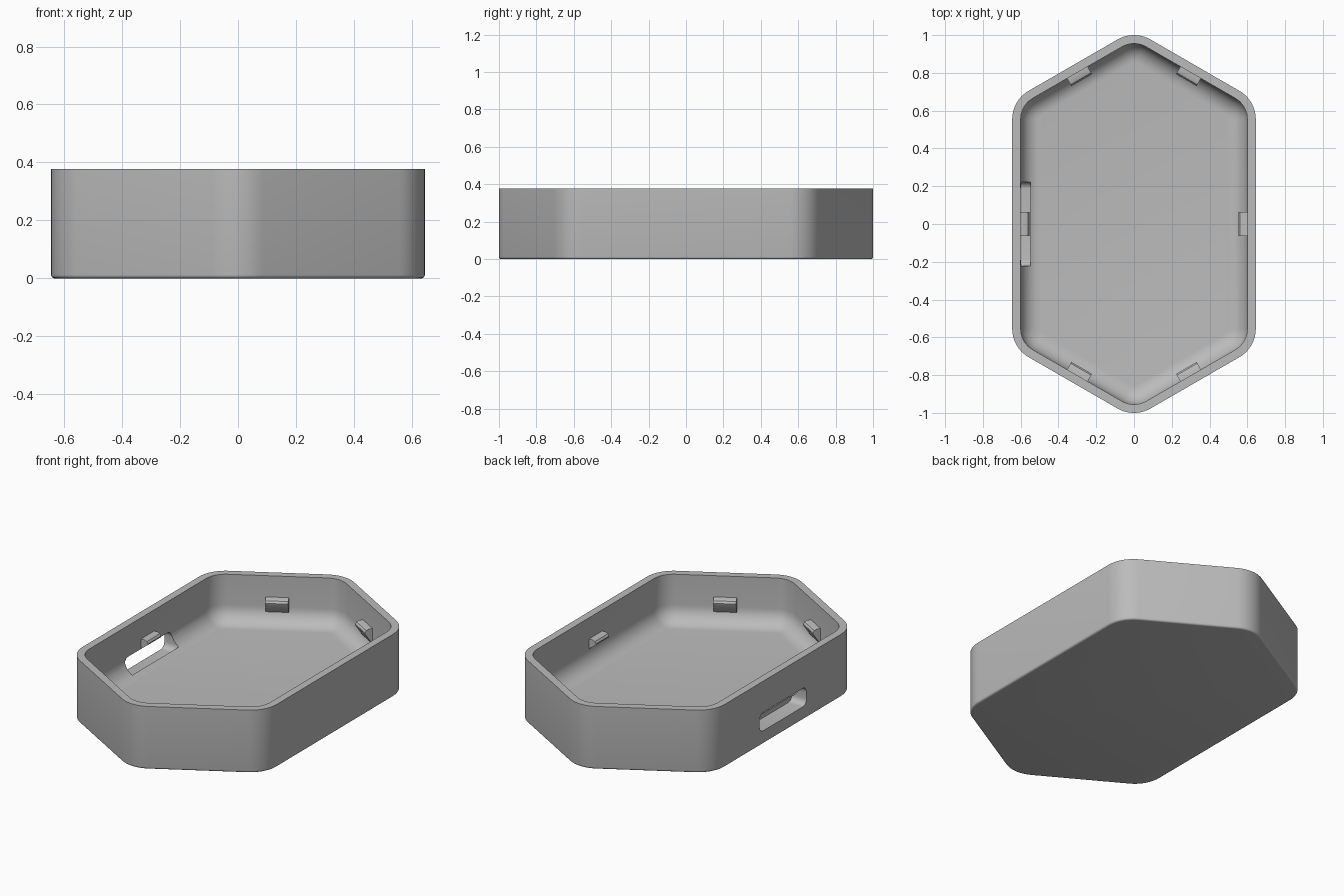
import bpy, bmesh, math
from mathutils import Matrix, Vector

if "Cube" in bpy.data.objects:
    bpy.data.objects.remove(bpy.data.objects["Cube"])

CORNER_R = 0.175
HALF_W, TIP = 0.645, 1 + 0.1547 * CORNER_R   # sharp hexagon before rounding
HEIGHT, WALL, FLOOR, FILLET, EDGE = 0.377, 0.045, 0.094, 0.10, 0.012
STEPS = 10
TAN30, COS30 = math.tan(math.radians(30)), math.cos(math.radians(30))

grey = bpy.data.materials.new("plain grey")
grey.diffuse_color = (0.5, 0.5, 0.5, 1)
grey.use_nodes = True
grey.node_tree.nodes["Principled BSDF"].inputs["Base Color"].default_value = grey.diffuse_color


def outline(inset):
    """Rounded elongated hexagon, moved inwards by inset."""
    r = CORNER_R - inset
    side_y = TIP - HALF_W * TAN30
    corners = [(HALF_W, -side_y), (HALF_W, side_y), (0, TIP),
               (-HALF_W, side_y), (-HALF_W, -side_y), (0, -TIP)]
    points = []
    for i, corner in enumerate(corners):
        mid = math.radians(-30 + 60 * i)
        centre = Vector(corner) - Vector((math.cos(mid), math.sin(mid))) * CORNER_R / COS30
        for k in range(STEPS + 1):
            a = mid + math.radians(-30 + 60 * k / STEPS)
            points.append((centre.x + r * math.cos(a), centre.y + r * math.sin(a)))
    return points


def make_object(name, bm):
    bmesh.ops.recalc_face_normals(bm, faces=bm.faces)
    mesh = bpy.data.meshes.new(name)
    bm.to_mesh(mesh)
    bm.free()
    mesh.materials.append(grey)
    ob = bpy.data.objects.new(name, mesh)
    bpy.context.collection.objects.link(ob)
    return ob


def loft(bm, rings):
    """Skin closed rings of points and cap both ends."""
    loops = [[bm.verts.new(p) for p in ring] for ring in rings]
    n = len(loops[0])
    for a, b in zip(loops, loops[1:]):
        for i in range(n):
            j = (i + 1) % n
            bm.faces.new((a[i], a[j], b[j], b[i]))
    bm.faces.new(loops[0])
    bm.faces.new(loops[-1])


def select_only(ob):
    bpy.ops.object.select_all(action='DESELECT')
    ob.select_set(True)
    bpy.context.view_layer.objects.active = ob


# Tray body: (inset, height) section from underside, over the rim, to the floor
section = []
for k in range(5):
    a = math.radians(90 * k / 4)
    section.append((EDGE * (1 - math.sin(a)), EDGE * (1 - math.cos(a))))
section += [(0, HEIGHT), (WALL, HEIGHT)]
for k in range(9):
    a = math.radians(90 * k / 8)
    section.append((WALL + FILLET * (1 - math.cos(a)), FLOOR + FILLET * (1 - math.sin(a))))
bm = bmesh.new()
loft(bm, [[(x, y, z) for x, y in outline(d)] for d, z in section])
tray = make_object("tray_body", bm)

# Rounded slot cutter through the left wall
bm = bmesh.new()
slot = []
z0, z1, half, r = 0.079, 0.19, 0.222, 0.035
for i, (sy, sz) in enumerate([(1, 1), (-1, 1), (-1, -1), (1, -1)]):
    cy, cz = sy * (half - r), (z1 - r if sz > 0 else z0 + r)
    for k in range(7):
        a = math.radians(90 * i + 15 * k)
        slot.append((cy + r * math.cos(a), cz + r * math.sin(a)))
loft(bm, [[(x, y, z) for y, z in slot] for x in (-0.75, -0.548)])
cutter = make_object("slot_cutter", bm)
cutter.hide_render = True

# Six snap clips at the middle of each inner wall
clip_top = [(-0.01, 0.25), (0.022, 0.25), (0.038, 0.244), (0.046, 0.232)]
slant_clip = clip_top + [(0.044, 0.222), (0.0, 0.155), (-0.01, 0.155)]
side_clip = clip_top + [(0.044, 0.224), (0.0, 0.19), (-0.01, 0.19)]
mid_x = (HALF_W - WALL) / 2
mid_y = TIP - WALL / COS30 - mid_x * TAN30
clips = []
for name, angle in [("right", 0), ("back_right", 60), ("back_left", 120),
                    ("left", 180), ("front_left", 240), ("front_right", 300)]:
    a = math.radians(angle)
    if angle % 180 == 0:
        pos, profile = Vector((math.cos(a) * (HALF_W - WALL), 0, 0)), side_clip
    else:
        pos = Vector((math.copysign(mid_x, math.cos(a)), math.copysign(mid_y, math.sin(a)), 0))
        profile = slant_clip
    bm = bmesh.new()
    loft(bm, [[(-d, w, z) for d, z in profile] for w in (-0.063, 0.063)])
    bmesh.ops.transform(bm, matrix=Matrix.Translation(pos) @ Matrix.Rotation(a, 4, 'Z'), verts=bm.verts)
    clips.append(make_object("snap_clip_" + name, bm))

# Cut the slot through the wall
mod = tray.modifiers.new("slot", 'BOOLEAN')
mod.operation, mod.solver, mod.object = 'DIFFERENCE', 'EXACT', cutter
select_only(tray)
bpy.ops.object.modifier_apply(modifier=mod.name)
bpy.data.objects.remove(cutter)

for ob in [tray] + clips:
    select_only(ob)
    bpy.ops.object.shade_smooth_by_angle(angle=math.radians(30))
